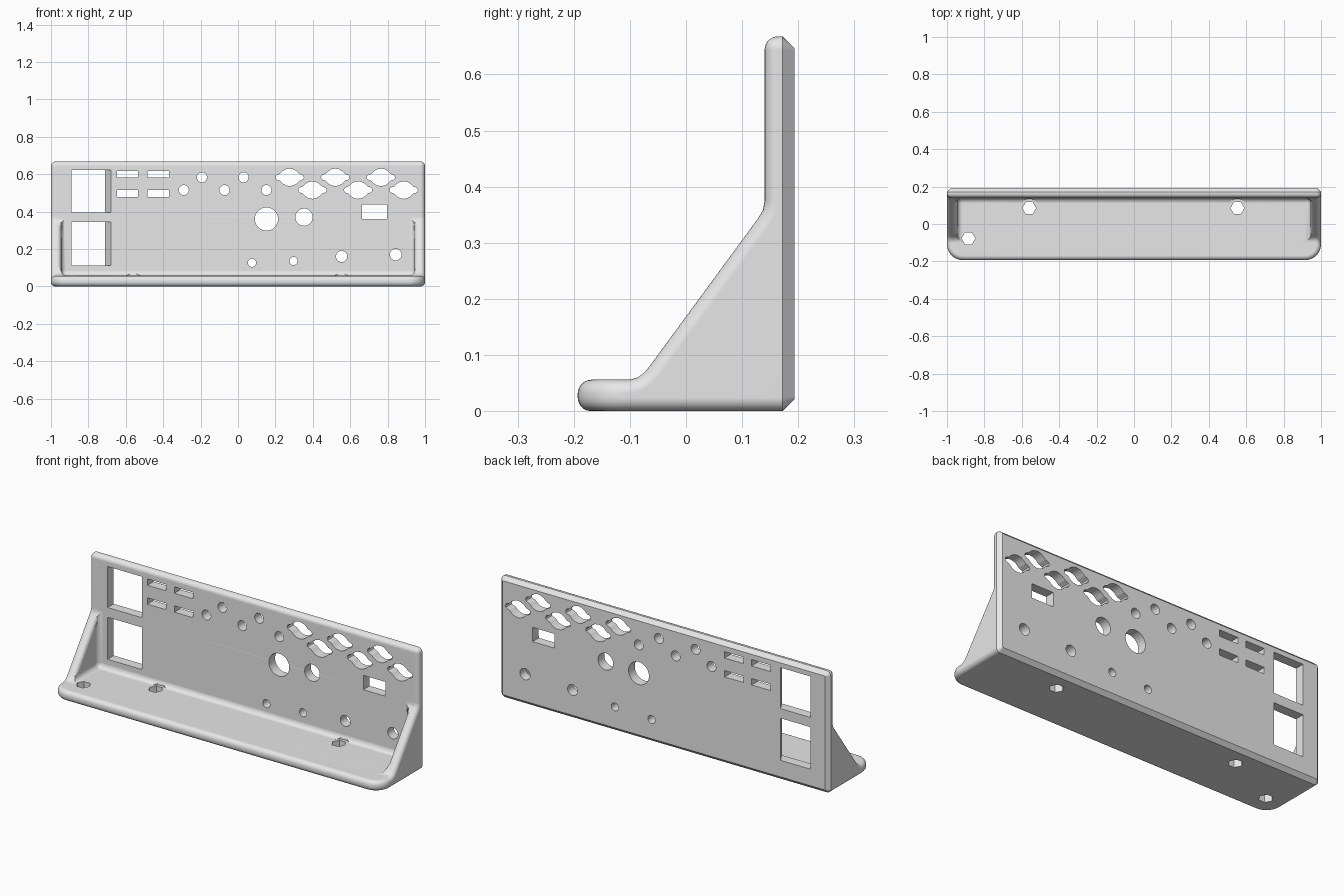
import bpy, bmesh
from math import pi, cos, sin
from mathutils import Vector

if "Cube" in bpy.data.objects:
    bpy.data.objects.remove(bpy.data.objects["Cube"])

BACK, FRONT, TOP, BASE = 0.193, 0.14, 0.668, 0.056


def loft(sections):
    """Closed solid through matching rings of points."""
    bm = bmesh.new()
    rings = [[bm.verts.new(p) for p in s] for s in sections]
    n = len(rings[0])
    for a, b in zip(rings, rings[1:]):
        for i in range(n):
            j = (i + 1) % n
            bm.faces.new((a[i], a[j], b[j], b[i]))
    bm.faces.new(rings[0])
    bm.faces.new(rings[-1])
    bmesh.ops.recalc_face_normals(bm, faces=bm.faces)
    return bm


def bevel(bm, test, offset, segments):
    bmesh.ops.bevel(bm, geom=[e for e in bm.edges if test(e)], offset=offset,
                    offset_type='OFFSET', segments=segments, profile=0.5,
                    affect='EDGES', clamp_overlap=False)


def make(name, bm):
    bmesh.ops.recalc_face_normals(bm, faces=bm.faces)
    mesh = bpy.data.meshes.new(name)
    bm.to_mesh(mesh)
    bm.free()
    ob = bpy.data.objects.new(name, mesh)
    bpy.context.collection.objects.link(ob)
    return ob


def mid(e):
    return (e.verts[0].co + e.verts[1].co) / 2


def on_back(e):
    return all(v.co.y > BACK - 0.0005 for v in e.verts)


# Bracket body: side profile swept across the width
slope_low, slope_high = Vector((0, -0.065, 0.08)), Vector((0, 0.128, 0.343))
profile = [(-BACK, 0), (-BACK, BASE), (-0.1, BASE), (-0.086, 0.06), (-0.074, 0.069),
           slope_low.yz, slope_high.yz, (0.137, 0.358), (FRONT, 0.375),
           (FRONT, TOP), (BACK, TOP), (BACK, 0)]
bm = loft([[(x, y, z) for y, z in profile] for x in (-1, 1)])
# Rounded front corners, rounded rims, then the chamfered back outline
bevel(bm, lambda e: mid(e).y < -0.19 and abs(e.verts[0].co.z - e.verts[1].co.z) > 0.01,
      0.085, 8)
bevel(bm, lambda e: not on_back(e) and e.calc_face_angle_signed(0) > 0.65, 0.024, 5)
bevel(bm, on_back, 0.021, 1)
bracket = make("panel_bracket", bm)
bpy.context.view_layer.objects.active = bracket
bracket.select_set(True)


def cut(bm):
    cutter = make("cutter", bm)
    cutter.hide_render = True
    mod = bracket.modifiers.new("cut", 'BOOLEAN')
    mod.operation, mod.solver, mod.object = 'DIFFERENCE', 'EXACT', cutter
    bpy.ops.object.modifier_apply(modifier=mod.name)
    bpy.data.objects.remove(cutter)


# Space between the side gussets, with filleted inner edges
wall, floor, rear = 0.945, BASE + 0.001, FRONT - 0.001
space = loft([[(-wall, -0.5, z), (wall, -0.5, z), (wall, rear, z), (-wall, rear, z)]
              for z in (floor, 1)])
bevel(space, lambda e: mid(e).z < 0.9 and mid(e).y > -0.4, 0.028, 5)
cut(space)

# Rounded inner rim of each gusset
along = slope_high - slope_low
normal = Vector((0, -along.z, along.y)).normalized()
r, gap = 0.022, 0.004
rim = [(-gap, gap), (r, gap)]
rim += [(r - r * sin(a), r * cos(a) - r) for a in [i * pi / 10 for i in range(6)]]
rim += [(-gap, -r)]
for side in (-1, 1):
    rings = []
    for t, s in ((0, 0.05), (0.1, 1), (0.92, 1), (1, 0.05)):
        origin = slope_low + along * t
        rings.append([origin + normal * (v * s) + Vector((side * (wall + u * s), 0, 0))
                      for u, v in rim])
    cut(loft(rings))


def ring(radius, n):
    return [(radius * cos(2 * pi * i / n), radius * sin(2 * pi * i / n)) for i in range(n)]


def panel_hole(x, z, outline):
    cut(loft([[(x + u, y, z + v) for u, v in outline] for y in (0.1, 0.25)]))


def floor_hole(x, y, outline, low, high):
    cut(loft([[(x + u, y + v, z) for u, v in outline] for z in (low, high)]))


def slot(x0, x1, z0, z1):
    panel_hole(0, 0, [(x0, z0), (x1, z0), (x1, z1), (x0, z1)])


# Round holes in the panel
for i, x in enumerate((-0.29, -0.193, -0.072, 0.03, 0.152)):
    panel_hole(x, 0.583 if i % 2 else 0.515, ring(0.027, 24))
for x, z, radius in ((0.152, 0.36, 0.062), (0.353, 0.37, 0.046), (0.075, 0.126, 0.022),
                     (0.297, 0.136, 0.022), (0.554, 0.16, 0.03), (0.843, 0.17, 0.031)):
    panel_hole(x, z, ring(radius, 32))

# Eared connector holes in two staggered rows
quarter = [(0.076, 0), (0.073, 0.009), (0.064, 0.015), (0.054, 0.017),
           (0.046, 0.024), (0.036, 0.034), (0.02, 0.043), (0, 0.047)]
half = quarter + [(-u, v) for u, v in quarter[-2::-1]]
eared = half + [(u, -v) for u, v in half[-2:0:-1]]
for i in range(6):
    panel_hole(0.276 + 0.122 * i, 0.515 if i % 2 else 0.583, eared)

# Narrow slots and the small rectangular opening
for x in (-0.648, -0.484):
    for z in (0.479, 0.583):
        slot(x, x + 0.114, z, z + 0.035)
slot(0.664, 0.797, 0.361, 0.439)

# Large windows, one wall flared toward the front
flare = 0.03 / (BACK - FRONT)
for z0, z1 in ((0.112, 0.343), (0.396, 0.621)):
    rings = []
    for y in (0.1, 0.25):
        x1 = -0.68 - flare * (y - FRONT)
        rings.append([(-0.89, y, z0), (x1, y, z0), (x1, y, z1), (-0.89, y, z1)])
    cut(loft(rings))

# Hexagonal floor holes, with head clearance in the rear fillet
for x, y in ((-0.56, 0.085), (0.553, 0.085), (-0.885, -0.077)):
    floor_hole(x, y, ring(0.037, 6), -0.1, 0.12)
    if y > 0:
        floor_hole(x, y, ring(0.05, 32), floor + 0.0005, 0.15)

# Single plain colour
grey = bpy.data.materials.new("light_grey")
grey.use_nodes = True
colour = (0.8, 0.8, 0.8, 1)
grey.diffuse_color = colour
grey.node_tree.nodes["Principled BSDF"].inputs["Base Color"].default_value = colour
bracket.data.materials.clear()
bracket.data.materials.append(grey)
for face in bracket.data.polygons:
    face.material_index = 0

bpy.ops.object.shade_smooth_by_angle(angle=0.6)
weighted = bracket.modifiers.new("even_shading", 'WEIGHTED_NORMAL')
weighted.keep_sharp = True
